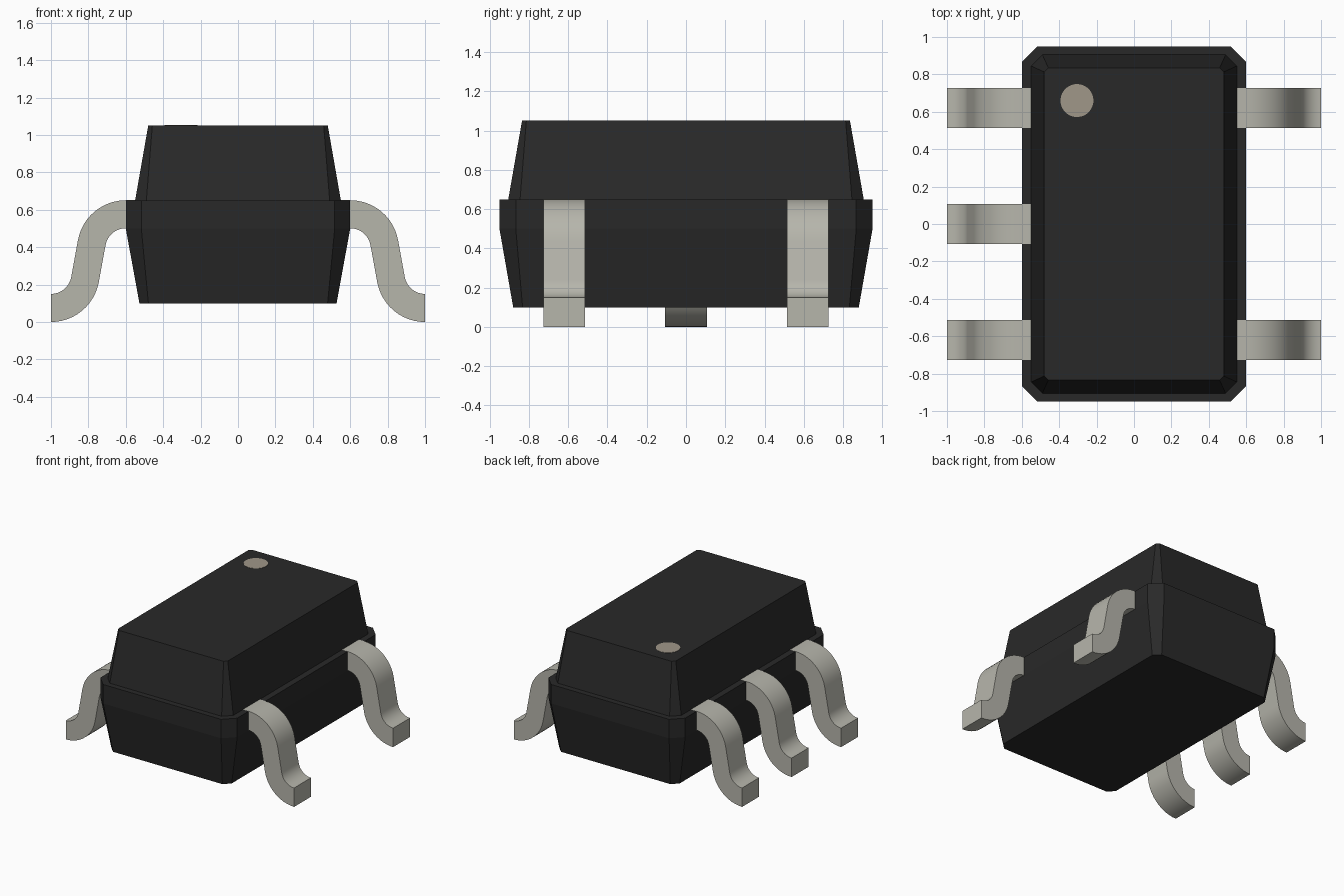
import bpy
import math

if "Cube" in bpy.data.objects:
    bpy.data.objects.remove(bpy.data.objects["Cube"])


def material(name, color):
    mat = bpy.data.materials.new(name)
    mat.diffuse_color = (*color, 1)
    mat.use_nodes = True
    mat.node_tree.nodes["Principled BSDF"].inputs["Base Color"].default_value = mat.diffuse_color
    return mat


BLACK = material("black_plastic", (0.022, 0.022, 0.022))
METAL = material("tinned_metal", (0.47, 0.465, 0.41))
TAN = material("marker_tan", (0.35, 0.31, 0.25))


def make_object(name, verts, faces, mat):
    mesh = bpy.data.meshes.new(name)
    mesh.from_pydata(verts, [], faces)
    mesh.materials.append(mat)
    obj = bpy.data.objects.new(name, mesh)
    bpy.context.collection.objects.link(obj)
    return obj


def loft(name, rings, mat):
    """Skin equal-length closed rings and cap both ends."""
    n = len(rings[0])
    verts = [v for ring in rings for v in ring]
    faces = [(k * n + i, k * n + (i + 1) % n, (k + 1) * n + (i + 1) % n, (k + 1) * n + i)
             for k in range(len(rings) - 1) for i in range(n)]
    faces.append(tuple(reversed(range(n))))
    faces.append(tuple(range(len(verts) - n, len(verts))))
    return make_object(name, verts, faces, mat)


def chamfered_rect(hx, hy, c, z):
    return [(hx, -hy + c, z), (hx, hy - c, z), (hx - c, hy, z), (-hx + c, hy, z),
            (-hx, hy - c, z), (-hx, -hy + c, z), (-hx + c, -hy, z), (hx - c, -hy, z)]


# Body: tapered lower half, straight band, small ledge, tapered upper half
loft("body", [chamfered_rect(*s) for s in (
    (0.527, 0.88, 0.048, 0.10),
    (0.60, 0.95, 0.083, 0.50),
    (0.60, 0.95, 0.083, 0.65),
    (0.55, 0.905, 0.06, 0.65),
    (0.48, 0.835, 0.022, 1.05))], BLACK)


# Gull-wing lead profile: two opposite bends joined by a slanted leg
def arc(cx, cz, r, a0, a1, n=12):
    return [(cx + r * math.cos(math.radians(a0 + (a1 - a0) * i / n)),
             cz + r * math.sin(math.radians(a0 + (a1 - a0) * i / n))) for i in range(n + 1)]


R_IN, R_OUT, TILT = 0.11, 0.26, 10.4
TOP, FOOT = (0.60, 0.391), (1.0, 0.26)
outer = [(0.55, TOP[1] + R_OUT)] + arc(*TOP, R_OUT, 90, TILT) + arc(*FOOT, R_IN, 180 + TILT, 270)
inner = [(0.55, TOP[1] + R_IN)] + arc(*TOP, R_IN, 90, TILT) + arc(*FOOT, R_OUT, 180 + TILT, 270)
profile = outer + inner[::-1]


def lead(name, side, y, half_width=0.106):
    # the ring order is swapped on one side to keep normals outward
    ys = (y + half_width * side, y - half_width * side)
    obj = loft(name, [[(side * x, yy, z) for x, z in profile] for yy in ys], METAL)
    bpy.ops.object.select_all(action='DESELECT')
    obj.select_set(True)
    bpy.context.view_layer.objects.active = obj
    bpy.ops.object.mode_set(mode='EDIT')
    bpy.ops.mesh.select_all(action='SELECT')
    bpy.ops.mesh.normals_make_consistent(inside=False)
    bpy.ops.object.mode_set(mode='OBJECT')
    bpy.ops.object.shade_smooth_by_angle(angle=math.radians(30))


for i, y in enumerate((0.62, 0, -0.62)):
    lead(f"left_lead_{i + 1}", -1, y)
for i, y in enumerate((-0.62, 0.62)):
    lead(f"right_lead_{i + 1}", 1, y)

# Round marker dot on the top face
circle = [(-0.305 + 0.088 * math.cos(math.tau * i / 48),
           0.66 + 0.088 * math.sin(math.tau * i / 48)) for i in range(48)]
loft("marker_dot", [[(x, y, z) for x, y in circle] for z in (1.045, 1.052)], TAN)
